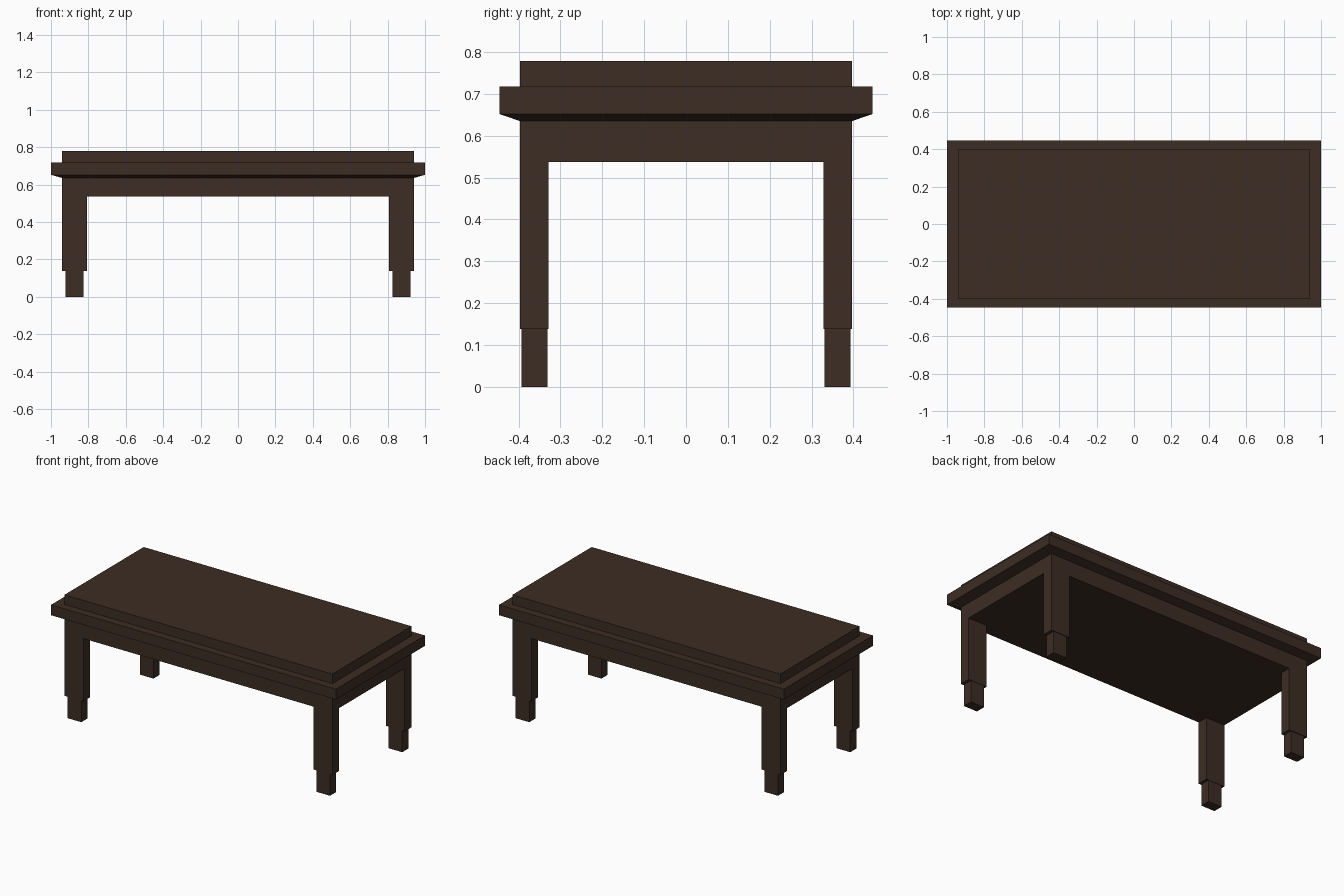
import bpy

if "Cube" in bpy.data.objects:
    bpy.data.objects.remove(bpy.data.objects["Cube"])

wood = bpy.data.materials.new("dark walnut")
wood.diffuse_color = (0.045, 0.026, 0.017, 1.0)
wood.use_nodes = True
wood.node_tree.nodes["Principled BSDF"].inputs["Base Color"].default_value = wood.diffuse_color


def stack(name, sections, cap_bottom=True, cap_top=True):
    """Join rectangles (cx, cy, half_x, half_y, z), listed bottom to top."""
    corners = ((-1, -1), (1, -1), (1, 1), (-1, 1))
    verts = [(cx + sx * hx, cy + sy * hy, z)
             for cx, cy, hx, hy, z in sections for sx, sy in corners]
    faces = []
    for i in range(len(sections) - 1):
        a, b = i * 4, i * 4 + 4
        for k in range(4):
            n = (k + 1) % 4
            faces.append((a + k, a + n, b + n, b + k))
    if cap_bottom:
        faces.append((3, 2, 1, 0))
    if cap_top:
        t = len(verts) - 4
        faces.append((t, t + 1, t + 2, t + 3))
    mesh = bpy.data.meshes.new(name)
    mesh.from_pydata(verts, [], faces)
    mesh.materials.append(wood)
    obj = bpy.data.objects.new(name, mesh)
    bpy.context.collection.objects.link(obj)
    return obj


FRAME = (0, 0, 0.94, 0.397)
RIM = (0, 0, 1.0, 0.446)

# Body: apron, sloped underside, overhanging rim and raised top slab
stack("table_body", [
    FRAME + (0.537,), FRAME + (0.635,),
    RIM + (0.652,), RIM + (0.718,),
    FRAME + (0.718,), FRAME + (0.779,),
])

# Four legs, each stepping in to a narrower foot
for side, sx in (("left", -1), ("right", 1)):
    for end, sy in (("front", -1), ("back", 1)):
        leg = (sx * 0.874, sy * 0.363, 0.066, 0.034)
        foot = (sx * 0.873, sy * 0.362, 0.048, 0.031)
        stack(f"{end}_{side}_leg", [
            foot + (0.0,), foot + (0.138,),
            leg + (0.138,), leg + (0.537,),
        ], cap_top=False)
